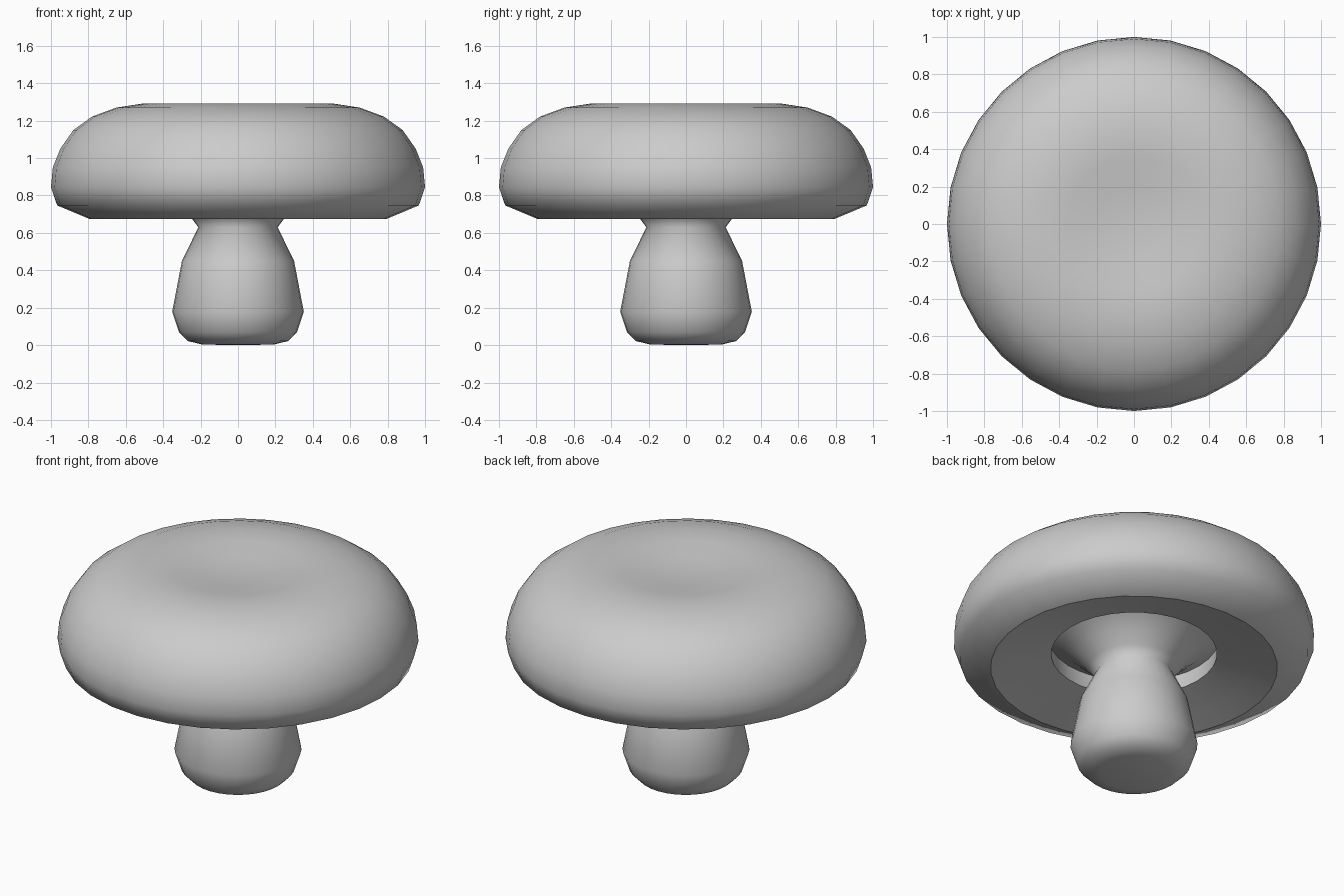
import bpy, bmesh, math

if "Cube" in bpy.data.objects:
    bpy.data.objects.remove(bpy.data.objects["Cube"])

SIDES = 32


def lathe(name, profile, sharp=()):
    """Revolve (radius, height) points around z; rings listed in sharp stay creased."""
    bm = bmesh.new()
    rings = []
    for r, z in profile:
        if r == 0:
            rings.append([bm.verts.new((0, 0, z))] * SIDES)
        else:
            rings.append([bm.verts.new((r * math.cos(2 * math.pi * i / SIDES),
                                        r * math.sin(2 * math.pi * i / SIDES), z))
                          for i in range(SIDES)])
    for a, b in zip(rings, rings[1:]):
        for i in range(SIDES):
            j = (i + 1) % SIDES
            corners = list(dict.fromkeys((a[i], a[j], b[j], b[i])))
            bm.faces.new(corners).smooth = True
    for k in sharp:
        for i in range(SIDES):
            bm.edges.get((rings[k][i], rings[k][(i + 1) % SIDES])).smooth = False
    mesh = bpy.data.meshes.new(name)
    bm.to_mesh(mesh)
    bm.free()
    obj = bpy.data.objects.new(name, mesh)
    bpy.context.collection.objects.link(obj)
    return obj


# Stem: rounded foot, narrow neck, trumpet flare up into the cap
lathe("stem", [(0, 0), (0.19, 0.003), (0.27, 0.022), (0.315, 0.068),
               (0.352, 0.178), (0.30, 0.45), (0.212, 0.63),
               (0.25, 0.68), (0.31, 0.75), (0.39, 0.82), (0.47, 0.86)])

# Cap: recessed inner wall, stepped underside, rounded rim, dimpled top
lathe("cap", [(0.47, 0.86), (0.46, 0.763), (0.635, 0.718), (0.795, 0.675),
              (0.967, 0.747), (1.0, 0.845), (0.99, 0.95), (0.95, 1.05),
              (0.88, 1.15), (0.78, 1.222), (0.65, 1.27), (0.50, 1.293),
              (0.36, 1.285), (0.20, 1.262), (0, 1.25)],
      sharp=(1, 2, 3))
